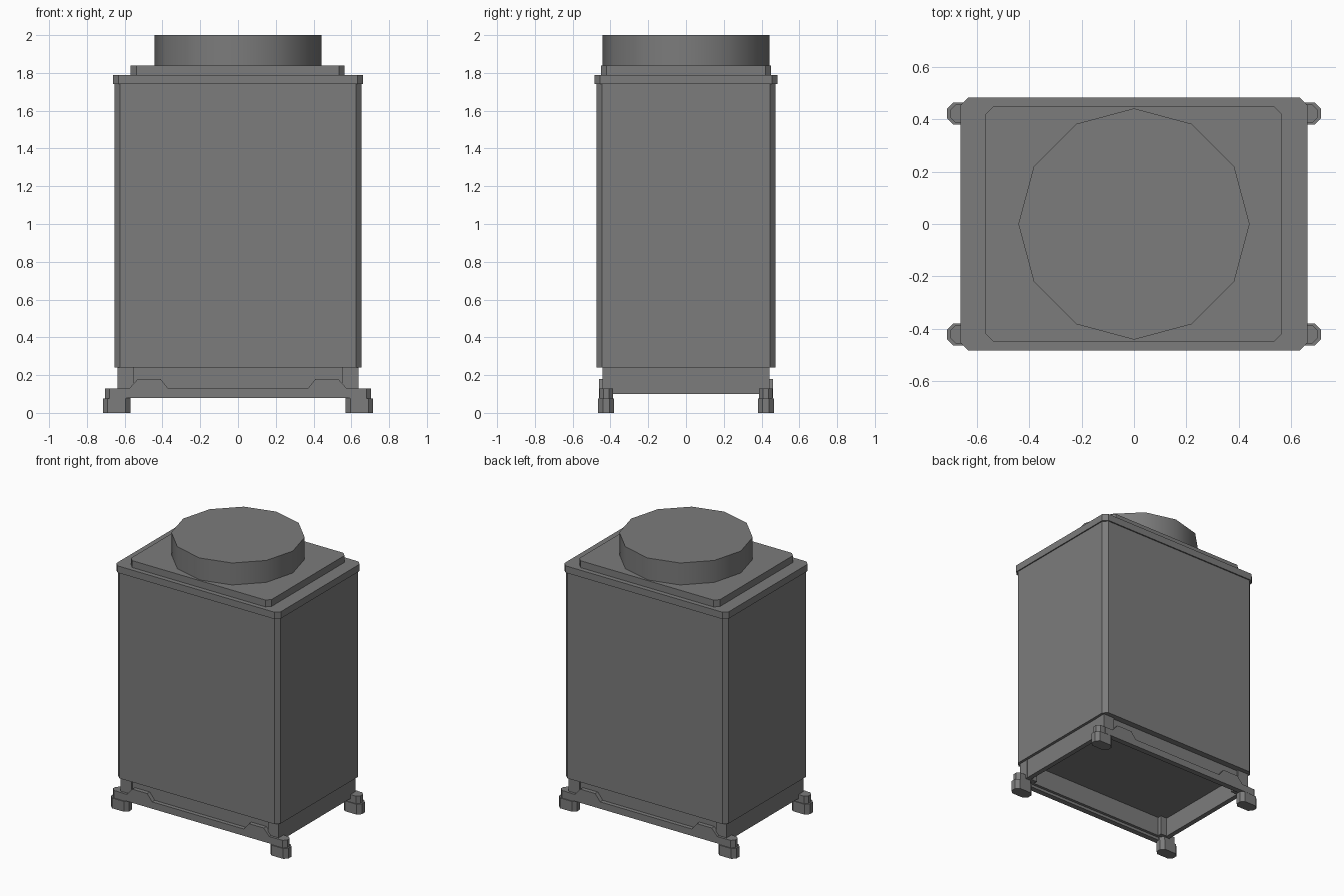
import bpy, bmesh, math

default = bpy.data.objects.get("Cube")
if default:
    bpy.data.objects.remove(default, do_unlink=True)

# One plain grey for the whole model
GREY = (0.2, 0.2, 0.2, 1)
grey = bpy.data.materials.new("plain grey")
grey.use_nodes = True
grey.diffuse_color = GREY
grey.node_tree.nodes["Principled BSDF"].inputs["Base Color"].default_value = GREY


def prism(name, points, low, high, axis="Z", smooth=0):
    """Extrude an outline along z, or an xz outline along y."""
    place = (lambda p, h: (p[0], p[1], h)) if axis == "Z" else (lambda p, h: (p[0], h, p[1]))
    bm = bmesh.new()
    face = bm.faces.new([bm.verts.new(place(p, low)) for p in points])
    new = bmesh.ops.extrude_face_region(bm, geom=[face])["geom"]
    for v in new:
        if isinstance(v, bmesh.types.BMVert):
            v.co["XYZ".index(axis)] = high
    bmesh.ops.recalc_face_normals(bm, faces=bm.faces)
    mesh = bpy.data.meshes.new(name)
    bm.to_mesh(mesh)
    bm.free()
    mesh.materials.append(grey)
    obj = bpy.data.objects.new(name, mesh)
    bpy.context.collection.objects.link(obj)
    if smooth:
        bpy.ops.object.select_all(action="DESELECT")
        obj.select_set(True)
        bpy.context.view_layer.objects.active = obj
        bpy.ops.object.shade_smooth_by_angle(angle=math.radians(smooth))
    return obj


def block(name, x, y, z, cut=0.0):
    """Box given as ranges, with its four upright corners chamfered."""
    (x0, x1), (y0, y1) = sorted(x), sorted(y)
    if cut:
        pts = [(x0 + cut, y0), (x1 - cut, y0), (x1, y0 + cut), (x1, y1 - cut),
               (x1 - cut, y1), (x0 + cut, y1), (x0, y1 - cut), (x0, y0 + cut)]
    else:
        pts = [(x0, y0), (x1, y0), (x1, y1), (x0, y1)]
    return prism(name, pts, *z)


# Main cabinet and stepped top
block("cabinet", (-0.655, 0.655), (-0.475, 0.475), (0.24, 1.74), 0.03)
block("lid", (-0.663, 0.663), (-0.484, 0.484), (1.74, 1.79), 0.03)
block("top_plate", (-0.568, 0.565), (-0.45, 0.45), (1.79, 1.84), 0.03)

# Twelve-sided round cap
ring = [(0.442 * math.cos(i * math.tau / 12), 0.442 * math.sin(i * math.tau / 12))
        for i in range(12)]
prism("round_cap", ring, 1.84, 2.0, smooth=35)

# Base frame, open underneath
for s, side in ((1, "left"), (-1, "right")):
    block(side + "_skirt", (s * 0.6, s * 0.635), (-0.44, 0.44), (0.1, 0.24))

# Rail outline with a raised hump near each end
half = [(0.37, 0.13), (0.41, 0.18), (0.53, 0.18), (0.575, 0.13), (0.64, 0.13), (0.64, 0.08)]
rail = half + [(-x, z) for x, z in reversed(half)]

for t, end in ((-1, "front"), (1, "back")):
    block(end + "_skirt", (-0.6, 0.6), (t * 0.4, t * 0.43), (0.1, 0.24))
    prism(end + "_rail", rail, t * 0.42, t * 0.46, axis="Y")
    for s, side in ((1, "left"), (-1, "right")):
        tag = end + "_" + side
        block(tag + "_post", (s * 0.55, s * 0.637), (t * 0.37, t * 0.442), (0.1, 0.24))
        block(tag + "_foot_cap", (s * 0.57, s * 0.703), (t * 0.386, t * 0.458), (0.075, 0.13), 0.022)
        block(tag + "_foot", (s * 0.57, s * 0.715), (t * 0.38, t * 0.465), (0, 0.075), 0.025)
